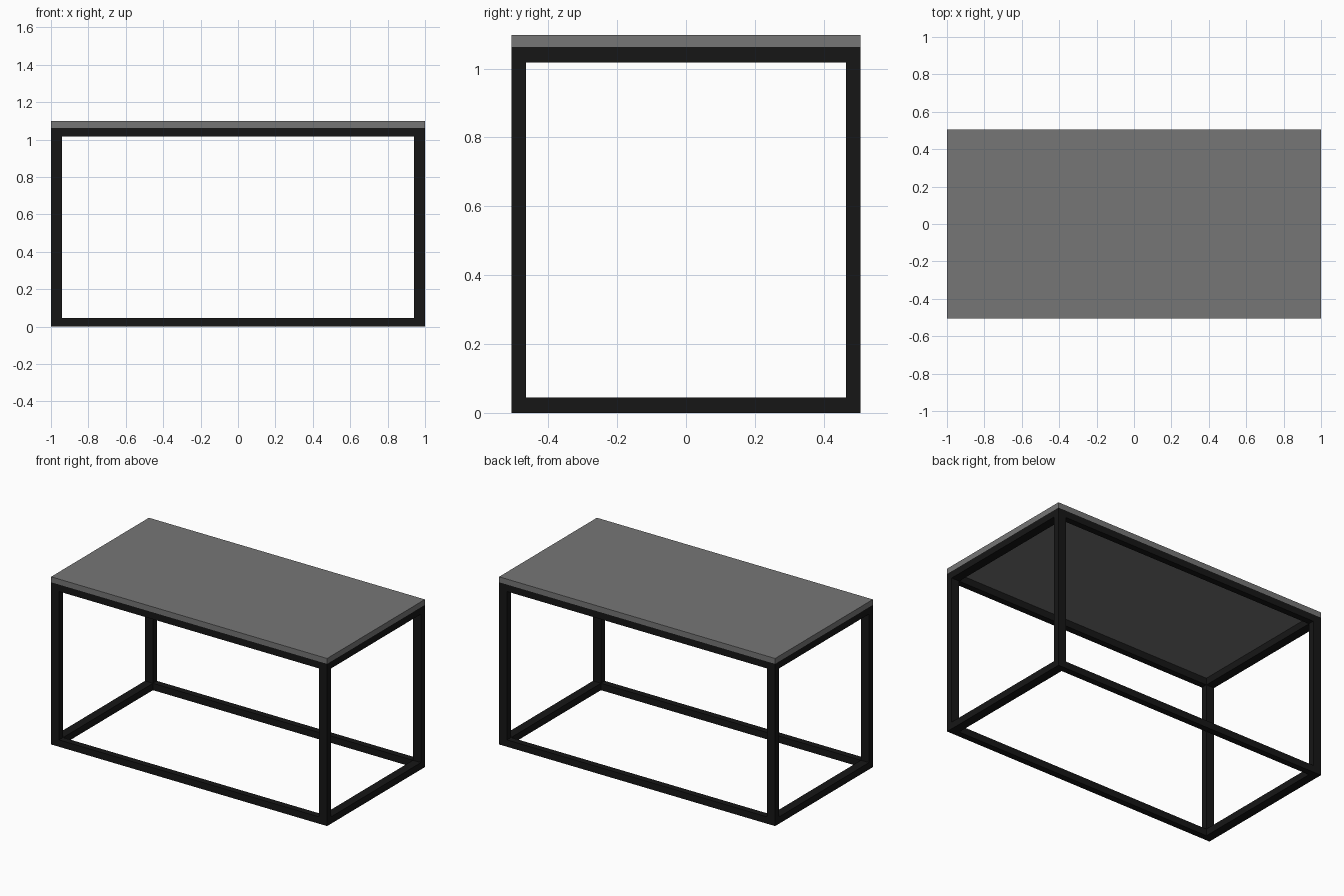
import bpy

if "Cube" in bpy.data.objects:
    bpy.data.objects.remove(bpy.data.objects["Cube"])

X, Y, TOP = 1.0, 0.506, 1.098      # half length, half depth, full height
SLAB = 0.036                       # tabletop thickness
BX, BY, BZ = 0.058, 0.041, 0.045   # bar sizes along x, y, z
FRAME = TOP - SLAB                 # top of the frame


def material(name, value):
    m = bpy.data.materials.new(name)
    m.diffuse_color = (value, value, value, 1)
    m.use_nodes = True
    m.node_tree.nodes["Principled BSDF"].inputs["Base Color"].default_value = m.diffuse_color
    return m


black = material("black_metal", 0.008)
grey = material("grey_top", 0.18)


def box(name, lo, hi, mat):
    bpy.ops.mesh.primitive_cube_add(
        size=1, location=[(a + b) / 2 for a, b in zip(lo, hi)])
    o = bpy.context.object
    o.name = name
    o.scale = [b - a for a, b in zip(lo, hi)]
    bpy.ops.object.transform_apply(location=False, rotation=False, scale=True)
    o.data.materials.append(mat)


def span(sign, half, width):
    # Interval of a bar flush with the outer edge on the given side
    return sorted((sign * half, sign * (half - width)))


# Tabletop
box("tabletop", (-X, -Y, FRAME), (X, Y, TOP), grey)

sides_x = {"left": -1, "right": 1}
sides_y = {"front": -1, "back": 1}

# Four legs
for nx, sx in sides_x.items():
    for ny, sy in sides_y.items():
        x0, x1 = span(sx, X, BX)
        y0, y1 = span(sy, Y, BY)
        box(f"{ny}_{nx}_leg", (x0, y0, 0), (x1, y1, FRAME), black)

# Lower and upper rails fitted between the legs
for level, z in (("lower", 0), ("upper", FRAME - BZ)):
    for ny, sy in sides_y.items():
        y0, y1 = span(sy, Y, BY)
        box(f"{level}_{ny}_rail", (-X + BX, y0, z), (X - BX, y1, z + BZ), black)
    for nx, sx in sides_x.items():
        x0, x1 = span(sx, X, BX)
        box(f"{level}_{nx}_rail", (x0, -Y + BY, z), (x1, Y - BY, z + BZ), black)
